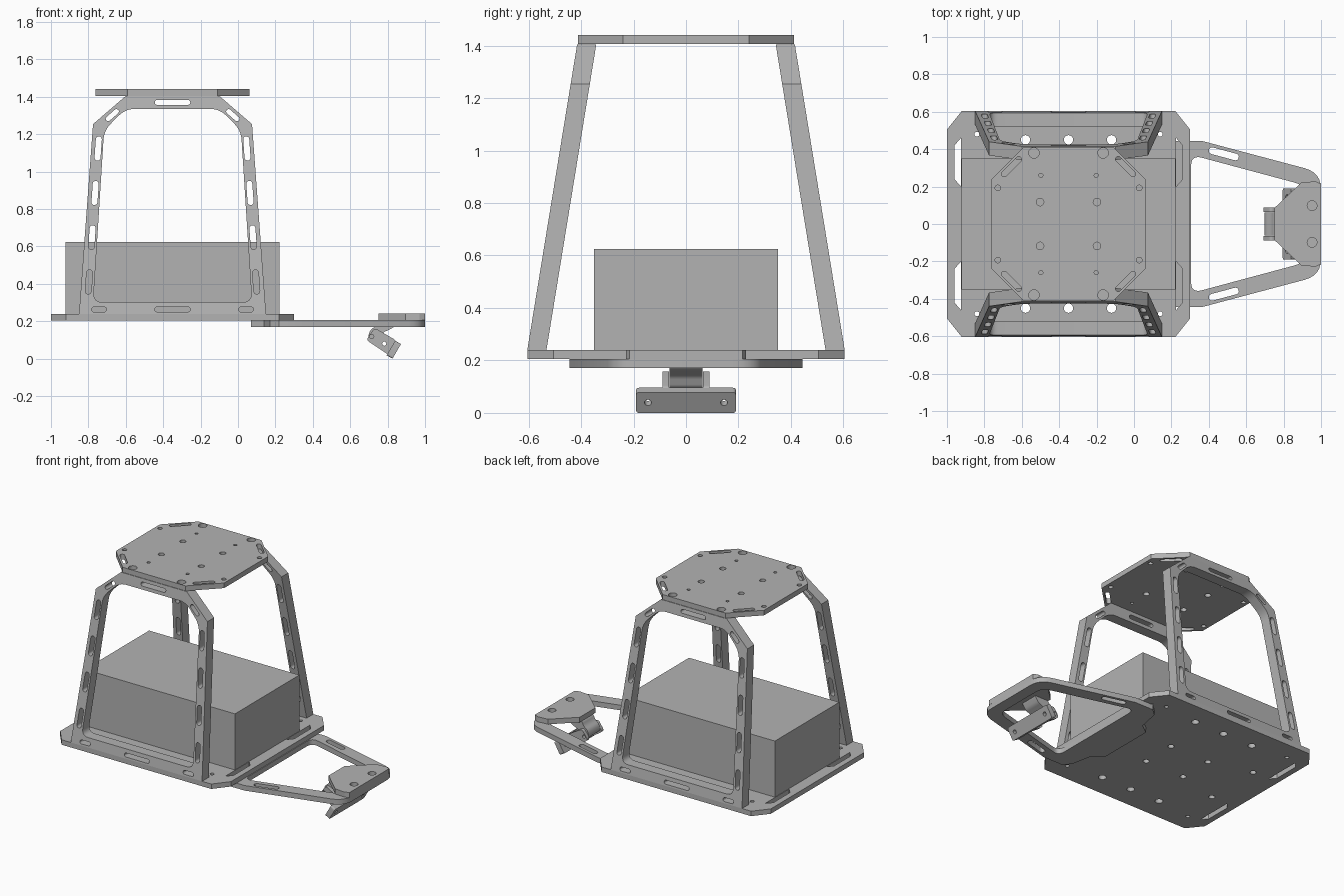
import bpy, bmesh, math
from mathutils import Vector

if "Cube" in bpy.data.objects:
    bpy.data.objects.remove(bpy.data.objects["Cube"], do_unlink=True)

grey = bpy.data.materials.new("machined grey")
grey.use_nodes = True
grey.diffuse_color = (0.45, 0.45, 0.45, 1)
grey.node_tree.nodes["Principled BSDF"].inputs["Base Color"].default_value = (0.45, 0.45, 0.45, 1)

CX = -0.35  # centre of the deck along x


# ---- 2D outline helpers ----
def circle(x, y, r, n=20):
    return [(x + r * math.cos(i * math.tau / n), y + r * math.sin(i * math.tau / n)) for i in range(n)]


def slot(x, y, length, width, degrees=0):
    a, r, n = math.radians(degrees), width / 2, 8
    half = length / 2 - r
    pts = []
    for end in (1, -1):
        for i in range(n + 1):
            t = -math.pi / 2 + math.pi * i / n
            px, py = end * (half + r * math.cos(t)), end * r * math.sin(t)
            pts.append((x + px * math.cos(a) - py * math.sin(a), y + px * math.sin(a) + py * math.cos(a)))
    return pts


def rounded(pts, cut, n=6):
    out = []
    for i, p in enumerate(pts):
        p, a, b = Vector(p), Vector(pts[i - 1]), Vector(pts[(i + 1) % len(pts)])
        s = p + (a - p).normalized() * min(cut, (a - p).length * 0.45)
        e = p + (b - p).normalized() * min(cut, (b - p).length * 0.45)
        for k in range(n + 1):
            t = k / n
            out.append(tuple(s * (1 - t) ** 2 + p * 2 * t * (1 - t) + e * t * t))
    return out


def mirror_x(half):
    """Close a half outline (x > 0) with its mirror image about CX."""
    return [(CX + x, y) for x, y in half] + [(CX - x, y) for x, y in reversed(half)]


def mirror_y(half):
    return half + [(x, -y) for x, y in reversed(half)]


def four_holes(dx, dy, r):
    return [circle(CX + i * dx, j * dy, r) for i in (1, -1) for j in (1, -1)]


# ---- solid helpers ----
def finish(name, mesh):
    ob = bpy.data.objects.new(name, mesh)
    bpy.context.collection.objects.link(ob)
    mesh.materials.clear()
    mesh.materials.append(grey)
    bpy.ops.object.select_all(action='DESELECT')
    ob.select_set(True)
    bpy.context.view_layer.objects.active = ob
    bpy.ops.object.shade_smooth_by_angle(angle=math.radians(25))
    return ob


def solid(name, outlines, thickness, place):
    """Extrude an outline with holes, then place every point by a rule."""
    curve = bpy.data.curves.new(name, 'CURVE')
    curve.dimensions, curve.fill_mode, curve.extrude = '2D', 'BOTH', thickness / 2
    for pts in outlines:
        sp = curve.splines.new('POLY')
        sp.points.add(len(pts) - 1)
        for point, (x, y) in zip(sp.points, pts):
            point.co = (x, y, 0, 1)
        sp.use_cyclic_u = True
    temp = bpy.data.objects.new("temp", curve)
    bpy.context.collection.objects.link(temp)
    deps = bpy.context.evaluated_depsgraph_get()
    mesh = bpy.data.meshes.new_from_object(temp.evaluated_get(deps))
    bpy.data.objects.remove(temp, do_unlink=True)
    bm = bmesh.new()
    bm.from_mesh(mesh)
    bmesh.ops.remove_doubles(bm, verts=bm.verts, dist=0.0002)
    for v in bm.verts:
        v.co = place(*v.co)
    bmesh.ops.recalc_face_normals(bm, faces=bm.faces)
    bm.to_mesh(mesh)
    bm.free()
    return finish(name, mesh)


def flat(z):
    return lambda x, y, t: (x, y, z + t)


def upright(y0):
    return lambda x, z, t: (x, y0 + t, z)


# ---- base deck ----
deck = [mirror_x([(0.57, -0.605), (0.65, -0.505), (0.65, 0.505), (0.57, 0.605)])]
for i in (1, -1):
    for j in (1, -1):
        deck.append([(CX + i * x, j * y) for x, y in
                     [(0.575, 0.2), (0.61, 0.24), (0.61, 0.42), (0.575, 0.46)]])
deck += four_holes(0.23, 0.45, 0.025) + four_holes(0.49, 0.48, 0.013)
deck += four_holes(0.15, 0.12, 0.02) + four_holes(0.45, 0.2, 0.02)
deck += [circle(CX, j * 0.45, 0.025) for j in (1, -1)]
solid("base_deck", deck, 0.034, flat(0.222))

# ---- payload box ----
bm = bmesh.new()
bmesh.ops.create_cube(bm, size=1)
for v in bm.verts:
    v.co = (CX + v.co.x * 1.144, v.co.y * 0.7, 0.432 + v.co.z * 0.386)
box_mesh = bpy.data.meshes.new("payload_box")
bm.to_mesh(box_mesh)
bm.free()
finish("payload_box", box_mesh)

# ---- leaning side frames ----
frame = [mirror_x([(0.5, 0.239), (0.425, 1.254), (0.25, 1.405)]),
         rounded(mirror_x([(0.424, 0.302), (0.366, 1.22), (0.252, 1.335)]), 0.05)]
frame += [slot(CX, z, 0.19, 0.026) for z in (0.263, 1.37)]
for s in (1, -1):
    def side(x, z, length, width, angle):
        frame.append(slot(CX + s * x, z, length, width, s * angle))
    side(0.393, 0.263, 0.08, 0.026, 0)
    side(0.322, 1.302, 0.085, 0.026, 139)
    for k in range(4):
        side(0.447 - 0.0165 * k, 0.41 + 0.238 * k, 0.13, 0.032, 94)

for name, s in (("left_frame", 1), ("right_frame", -1)):
    solid(name, frame, 0.073,
          lambda x, z, t, s=s: (x, s * (0.605 - 0.163 * (z - 0.239) - 0.0365 + t), z))

# ---- top plate ----
top = [mirror_x([(0.24, -0.412), (0.412, -0.24), (0.412, 0.24), (0.24, 0.412)])]
for i in (1, -1):
    for j in (1, -1):
        top.append(slot(CX + i * 0.305, j * 0.307, 0.14, 0.03, -45 * i * j))
for hole in ((0.185, 0.38, 0.028), (0.148, 0.26, 0.011), (0.152, 0.117, 0.02), (0.378, 0.193, 0.015)):
    top += four_holes(*hole)
solid("top_plate", top, 0.035, flat(1.423))

# ---- boom arm under the deck ----
arm_half = [(0.07, 0.2), (0.14, 0.25), (0.17, 0.4), (0.22, 0.445), (0.36, 0.445)]
tip_corner = rounded([(0.36, 0.445), (1.0, 0.275), (1.0, -0.275), (0.36, -0.445)], 0.09)
tip_half = [p for p in tip_corner if p[0] > 0.8 and p[1] > 0]
arm = [mirror_y(arm_half + tip_half),
       rounded([(0.305, 0.37), (0.92, 0.205), (0.92, -0.205), (0.305, -0.37)], 0.06)]
arm += [slot(0.48, j * 0.375, 0.165, 0.036, -15 * j) for j in (1, -1)]
solid("boom_arm", arm, 0.035, flat(0.188))

# ---- sensor mount at the boom tip ----
tip = [mirror_y([(0.75, 0.085), (0.895, 0.222), (0.97, 0.228), (1.0, 0.215)])]
tip += [circle(0.952, j * 0.098, 0.026) for j in (1, -1)]
solid("tip_plate", tip, 0.035, flat(0.223))

neck = [(0.75, 0.207), (0.86, 0.207), (0.83, 0.165), (0.775, 0.14), (0.755, 0.095),
        (0.715, 0.09), (0.695, 0.115), (0.705, 0.15), (0.735, 0.175)]
solid("mount_neck", [rounded(neck, 0.015)], 0.125, upright(0))

ear = [rounded([(0.73, 0.165), (0.85, 0.095), (0.805, 0.02), (0.685, 0.1)], 0.02),
       circle(0.715, 0.118, 0.011), circle(0.782, 0.08, 0.011)]
for name, y in (("left_ear", 0.077), ("right_ear", -0.077)):
    solid(name, ear, 0.025, upright(y))

bracket = [rounded([(-0.19, -0.045), (0.19, -0.045), (0.19, 0.045), (-0.19, 0.045)], 0.012),
           circle(0.145, 0, 0.013), circle(-0.145, 0, 0.013)]
solid("sensor_bracket", bracket, 0.036,
      lambda a, b, t: (0.833 + b * 0.5 + t * 0.866, a, 0.048 + b * 0.866 - t * 0.5))
